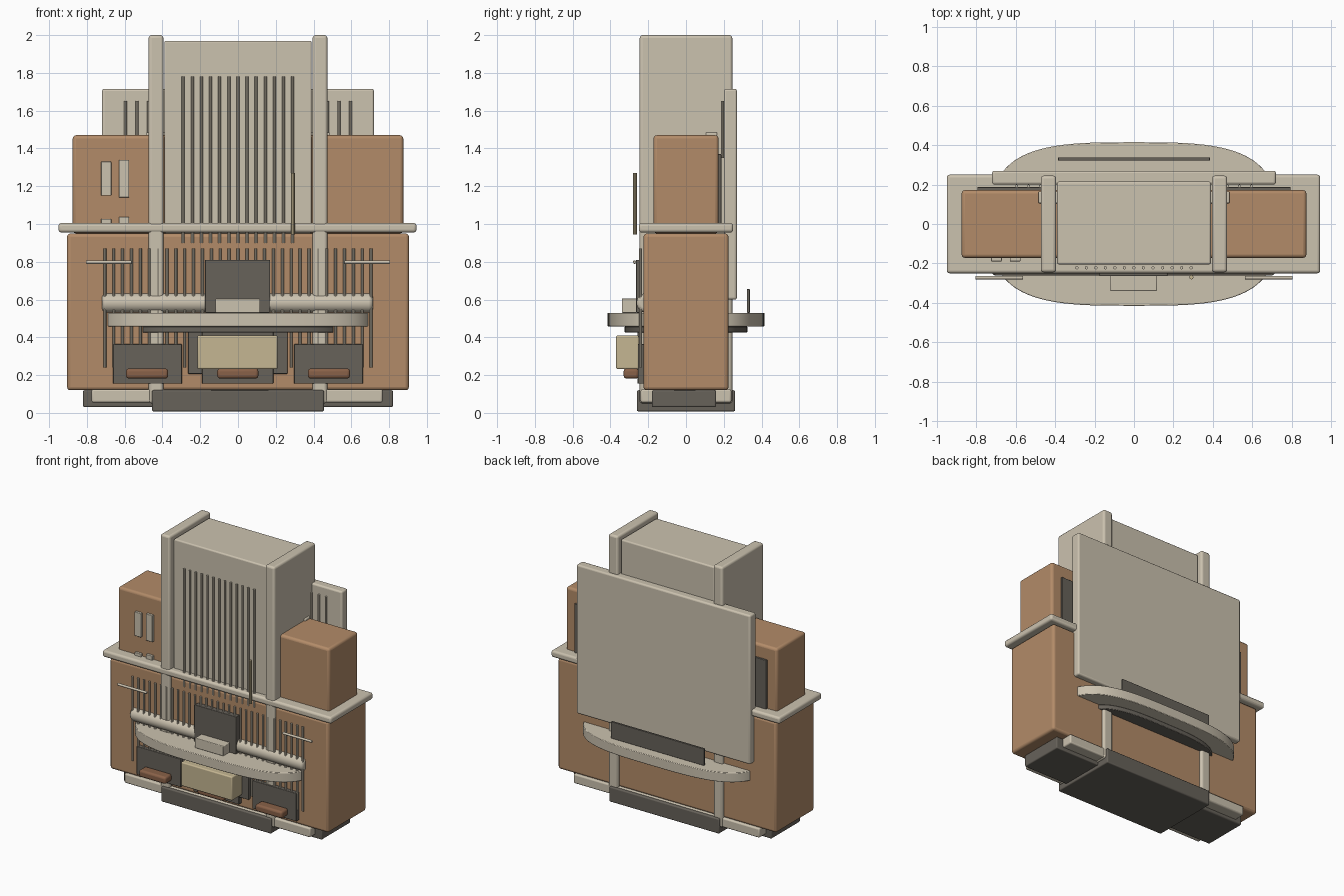
import bpy, bmesh, math

if "Cube" in bpy.data.objects:
    bpy.data.objects.remove(bpy.data.objects["Cube"])


def material(name, rgb):
    m = bpy.data.materials.new(name)
    m.diffuse_color = (*rgb, 1)
    m.use_nodes = True
    m.node_tree.nodes["Principled BSDF"].inputs["Base Color"].default_value = m.diffuse_color
    return m


CREAM = material("cream", (0.60, 0.54, 0.43))
BROWN = material("brown", (0.45, 0.26, 0.14))
DARK = material("dark_grey", (0.135, 0.122, 0.102))
TAN = material("tan", (0.56, 0.47, 0.29))
RUST = material("dark_brown", (0.25, 0.12, 0.065))


def finish(name, bm, mat, bevel=0, segments=3):
    bmesh.ops.recalc_face_normals(bm, faces=bm.faces)
    me = bpy.data.meshes.new(name)
    bm.to_mesh(me)
    bm.free()
    me.materials.append(mat)
    ob = bpy.data.objects.new(name, me)
    bpy.context.collection.objects.link(ob)
    if bevel:
        b = ob.modifiers.new("bevel", 'BEVEL')
        b.width, b.segments = bevel, segments
        b.limit_method = 'ANGLE'
    bpy.context.view_layer.objects.active = ob
    ob.select_set(True)
    bpy.ops.object.shade_smooth_by_angle(angle=math.radians(35))
    ob.select_set(False)
    return ob


def box(name, x, y, z, mat, bevel=0.006):
    """Box given by its (min, max) range on each axis."""
    bm = bmesh.new()
    bmesh.ops.create_cube(bm, size=1)
    for v in bm.verts:
        for i, (a, b) in enumerate((x, y, z)):
            v.co[i] = (a + b) / 2 + v.co[i] * (b - a)
    return finish(name, bm, mat, bevel)


def rods(name, xs, y, z, r, mat):
    """Row of vertical round rods."""
    bm = bmesh.new()
    for x in xs:
        made = bmesh.ops.create_cone(bm, cap_ends=True, segments=10, radius1=r, radius2=r, depth=z[1] - z[0])
        bmesh.ops.translate(bm, verts=made["verts"], vec=(x, y, (z[0] + z[1]) / 2))
    return finish(name, bm, mat)


def oval(name, a, b, z, mat, n=3.3, steps=96):
    """Flat slab with a squared-off oval outline."""
    bm = bmesh.new()
    ring = []
    for i in range(steps):
        t = 2 * math.pi * i / steps
        c, s = math.cos(t), math.sin(t)
        ring.append(bm.verts.new((a * math.copysign(abs(c) ** (2 / n), c),
                                  b * math.copysign(abs(s) ** (2 / n), s), z[0])))
    face = bm.faces.new(ring)
    top = bmesh.ops.extrude_face_region(bm, geom=[face])["geom"]
    bmesh.ops.translate(bm, verts=[v for v in top if isinstance(v, bmesh.types.BMVert)],
                        vec=(0, 0, z[1] - z[0]))
    return finish(name, bm, mat, 0.004, 2)


def roll(name, x, y, z, r, mat):
    """Horizontal round bar along x."""
    bm = bmesh.new()
    bmesh.ops.create_cone(bm, cap_ends=True, segments=24, radius1=r, radius2=r, depth=x[1] - x[0])
    for v in bm.verts:
        v.co = ((x[0] + x[1]) / 2 + v.co.z, y + v.co.x, z + v.co.y)
    return finish(name, bm, mat, min(0.02, r * 0.4))


# Main masses
box("lower_body", (-0.905, 0.905), (-0.225, 0.225), (0.12, 0.95), BROWN, 0.018)
box("upper_body", (-0.875, 0.875), (-0.172, 0.172), (0.95, 1.47), BROWN, 0.018)
box("ledge", (-0.95, 0.945), (-0.25, 0.25), (0.955, 1.005), CREAM, 0.015)
box("tower", (-0.39, 0.39), (-0.205, 0.215), (0.95, 1.97), CREAM, 0.01)
box("back_panel", (-0.72, 0.72), (0.20, 0.27), (0.60, 1.715), CREAM, 0.012)
box("rear_band", (-0.485, 0.485), (0.105, 0.165), (1.40, 1.485), CREAM)

# Base
box("base_centre", (-0.455, 0.455), (-0.26, 0.26), (0.008, 0.12), DARK, 0.008)
box("base_sides", (-0.82, 0.82), (-0.18, 0.16), (0.03, 0.12), DARK, 0.008)
box("base_trim", (-0.775, 0.765), (-0.24, 0.24), (0.055, 0.125), CREAM, 0.01)

# Paired parts
for side, s in (("left", -1), ("right", 1)):
    def span(a, b):
        return tuple(sorted((s * a, s * b)))
    box(side + "_pillar", span(0.395, 0.473), (-0.245, 0.245), (0.05, 2.0), CREAM, 0.015)
    box(side + "_rear_plate", span(0.46, 0.795), (0.17, 0.187), (1.0, 1.37), DARK, 0.003)
    box(side + "_drawer_plate", span(0.297, 0.662), (-0.255, -0.22), (0.155, 0.365), DARK, 0.004)
    box(side + "_drawer_handle", span(0.37, 0.593), (-0.33, -0.25), (0.182, 0.235), RUST, 0.015)
    roll(side + "_arm_rod", span(0.562, 0.805), -0.272, 0.798, 0.009, CREAM)
    rods(side + "_rear_rods", [s * x for x in (0.475, 0.535, 0.595)], 0.192, (1.35, 1.65), 0.008, CREAM)

# Centre drawer and its front
box("centre_plate", (-0.265, 0.262), (-0.25, -0.22), (0.207, 0.44), DARK, 0.004)
box("centre_plate_lower", (-0.19, 0.187), (-0.257, -0.22), (0.155, 0.43), DARK, 0.004)
box("centre_box", (-0.215, 0.21), (-0.37, -0.25), (0.232, 0.41), TAN, 0.008)
box("centre_handle", (-0.11, 0.108), (-0.33, -0.25), (0.182, 0.235), RUST, 0.015)

# Oval tray passing through the body
oval("tray", 0.72, 0.415, (0.458, 0.53), CREAM)
oval("tray_support", 0.56, 0.325, (0.425, 0.458), DARK)
box("tray_rear_stand", (-0.385, 0.385), (0.322, 0.338), (0.53, 0.655), DARK, 0.003)
box("tray_screen", (-0.175, 0.17), (-0.265, -0.22), (0.53, 0.81), DARK, 0.004)
box("tray_block", (-0.12, 0.117), (-0.34, -0.26), (0.53, 0.605), CREAM, 0.005)

# Ribbed roll and rods
roll("ribbed_roll", (-0.72, 0.715), -0.21, 0.582, 0.052, CREAM)
rods("lower_rods", [-0.705 + 0.047 * i for i in range(31)], -0.24, (0.24, 0.87), 0.008, CREAM)
rods("tower_rods", [-0.29 + 0.0483 * i for i in range(13)], -0.222, (0.90, 1.78), 0.0085, CREAM)
rods("tall_stick", [0.291], -0.27, (0.945, 1.27), 0.011, TAN)

# Raised tabs on the upper left front
for i, (x0, z0, z1, top) in enumerate(((-0.725, 1.15, 1.33, 1.027), (-0.63, 1.14, 1.34, 1.037))):
    box(f"tab_{i}", (x0, x0 + 0.054), (-0.19, -0.165), (z0, z1), CREAM, 0.004)
    box(f"low_tab_{i}", (x0, x0 + 0.054), (-0.19, -0.165), (0.99, top), CREAM, 0.004)
